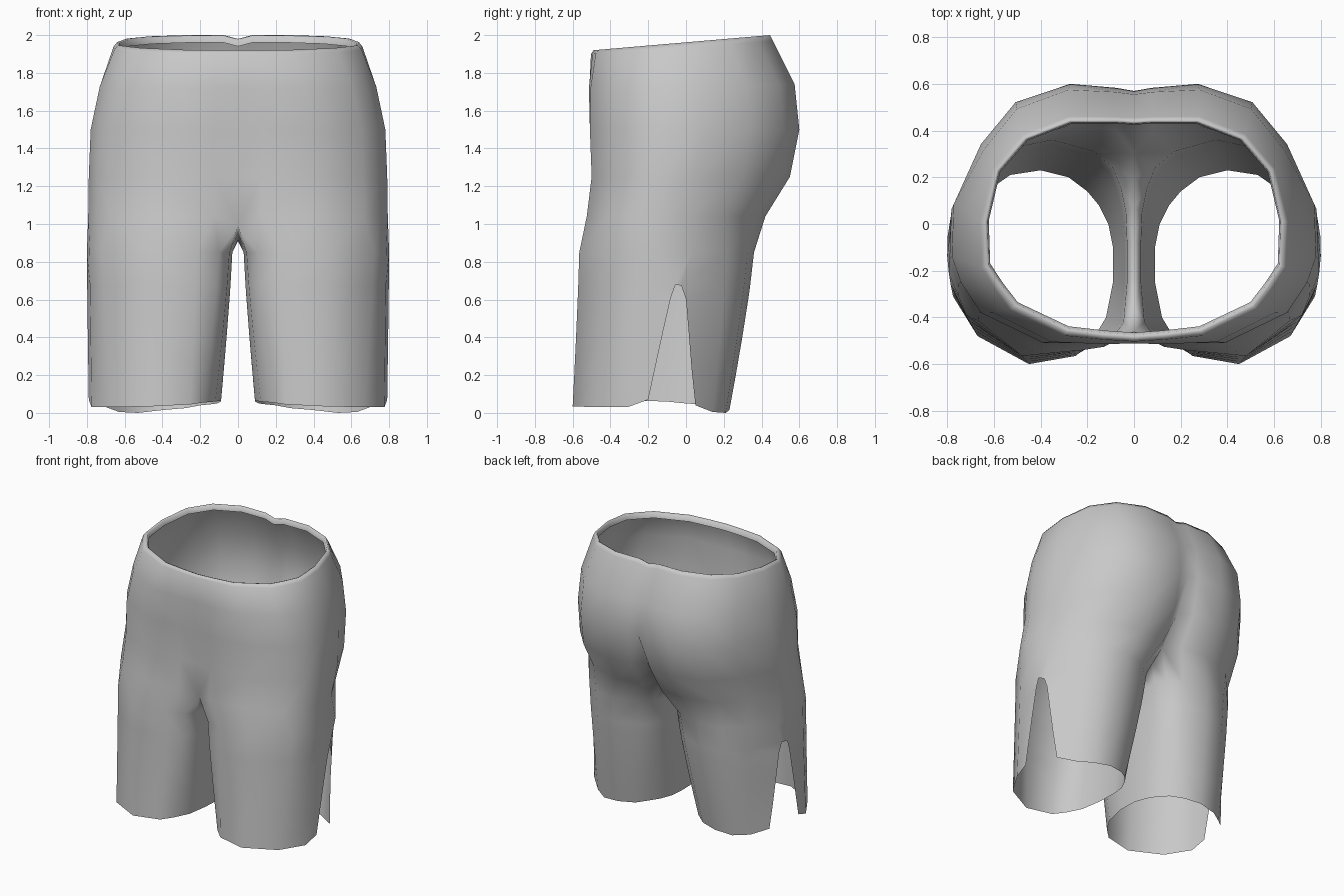
import bpy
import bmesh

if "Cube" in bpy.data.objects:
    bpy.data.objects.remove(bpy.data.objects["Cube"])

# Single fabric colour
fabric = bpy.data.materials.new("grey_fabric")
fabric.use_nodes = True
grey = (0.58, 0.58, 0.58, 1)
fabric.diffuse_color = grey
fabric.node_tree.nodes["Principled BSDF"].inputs["Base Color"].default_value = grey

# Half outlines of the body, back centre round the side to front centre
WAIST = [(0, 1), (.12, 1), (.43, 1), (.73, .84), (.92, .54), (1, .07),
         (.99, -.34), (.9, -.53), (.8, -.71), (.45, -.94), (.2, -.98), (0, -1)]
HIP = [(0, 1), (.1, .97), (.35, 1), (.65, .86), (.84, .54), (.99, .08),
       (1, -.32), (.95, -.52), (.84, -.75), (.5, -.98), (.16, -.98), (0, -.96)]

# Body levels: height, tilt, half width, front, back, seat crease, hip blend
LEVELS = [(1.92, .04, .622, -.465, .43, .005, 0),
          (1.955, .04, .628, -.475, .435, .005, 0),
          (1.96, .04, .64, -.49, .445, .005, 0),
          (1.935, .035, .66, -.505, .46, .005, .1),
          (1.73, .01, .735, -.525, .575, .02, .6),
          (1.5, 0, .78, -.52, .6, .03, 1),
          (1.25, 0, .79, -.51, .55, .09, 1),
          (1.04, 0, .793, -.535, .42, .1, 1)]

# Crotch seam from front to back: y, z
SEAM = [(-.36, .95), (-.22, .915), (-.08, .91), (.07, .92), (.2, .98)]

# Closed leg outlines: outer side from back to front, then inner side
THIGH = [(.09, .24), (.17, .31), (.35, .36), (.52, .325), (.65, .215),
         (.785, .03), (.8, -.14), (.785, -.26), (.72, -.39), (.48, -.565),
         (.22, -.54), (.1, -.5), (.045, -.42), (.03, -.25), (.03, -.08),
         (.035, .05), (.055, .15)]
HEM = [(.2, .14), (.28, .2), (.4, .23), (.53, .21), (.63, .14),
       (.725, .05), (.79, -.2), (.775, -.31), (.67, -.48), (.45, -.6),
       (.25, -.565), (.18, -.5), (.12, -.4), (.09, -.25), (.09, -.1),
       (.11, 0), (.15, .08)]
HEM_Z = [.04, .025, .015, 0, .005, .04, .07, .03, .03, .035,
         .045, .055, .06, .065, .06, .05, .045]
# Columns at the two edges of the side slit
SLIT_BACK, SLIT_FRONT = 5, 6
# Leg levels: height, back and front edge of the side slit
SLIT = [(.665, -.025, -.055), (.59, 0, -.08), (.4, .015, -.12),
        (.2, .03, -.16), (0, .05, -.2)]


def body_ring(z, tilt, width, front, back, crease, blend):
    mid, half = (front + back) / 2, (back - front) / 2
    ring = []
    for (ax, ay), (bx, by) in zip(WAIST, HIP):
        x, y = ax + (bx - ax) * blend, ay + (by - ay) * blend
        ring.append((x * width, mid + y * half, z + tilt * y))
    # The seat dips in, and the waistband dips down, at the back seam
    ring[0] = (0, back - crease, z + tilt / 2)
    return ring


def leg_ring(z, slit_back, slit_front):
    t = 1 - z / .85
    ease = t ** 1.2
    ring = []
    for (ax, ay), (bx, by), hem in zip(THIGH, HEM, HEM_Z):
        ring.append([ax + (bx - ax) * ease, ay + (by - ay) * ease, z + hem * t])
    ring[SLIT_BACK][1], ring[SLIT_FRONT][1] = slit_back, slit_front
    return ring


bm = bmesh.new()


def add_ring(points):
    return [bm.verts.new(p) for p in points]


def bridge(upper, lower, closed, skip=None):
    count = len(upper)
    for i in range(count if closed else count - 1):
        j = (i + 1) % count
        if i != skip:
            bm.faces.new((upper[i], upper[j], lower[j], lower[i]))


# Waistband roll and body
rings = [add_ring(body_ring(*level)) for level in LEVELS]
for upper, lower in zip(rings, rings[1:]):
    bridge(upper, lower, False)

# Crotch seam closes the last body ring into the top of a leg
top = rings[-1]
top[0].co = (0, .3, 1.06)
top[-1].co = (0, -.46, .99)
top = top + add_ring([(0, y, z) for y, z in SEAM])

# Leg, left open along the side slit
thigh = add_ring([(x, y, .85) for x, y in THIGH])
bridge(top, thigh, True)
upper = thigh
for n, level in enumerate(SLIT):
    lower = add_ring(leg_ring(*level))
    bridge(upper, lower, True, skip=SLIT_BACK if n else None)
    upper = lower

mesh = bpy.data.meshes.new("shorts")
bm.to_mesh(mesh)
bm.free()
for face in mesh.polygons:
    face.use_smooth = True
mesh.materials.append(fabric)

shorts = bpy.data.objects.new("shorts", mesh)
bpy.context.collection.objects.link(shorts)
mirror = shorts.modifiers.new("other_half", 'MIRROR')
mirror.use_clip = True
mirror.merge_threshold = .001
